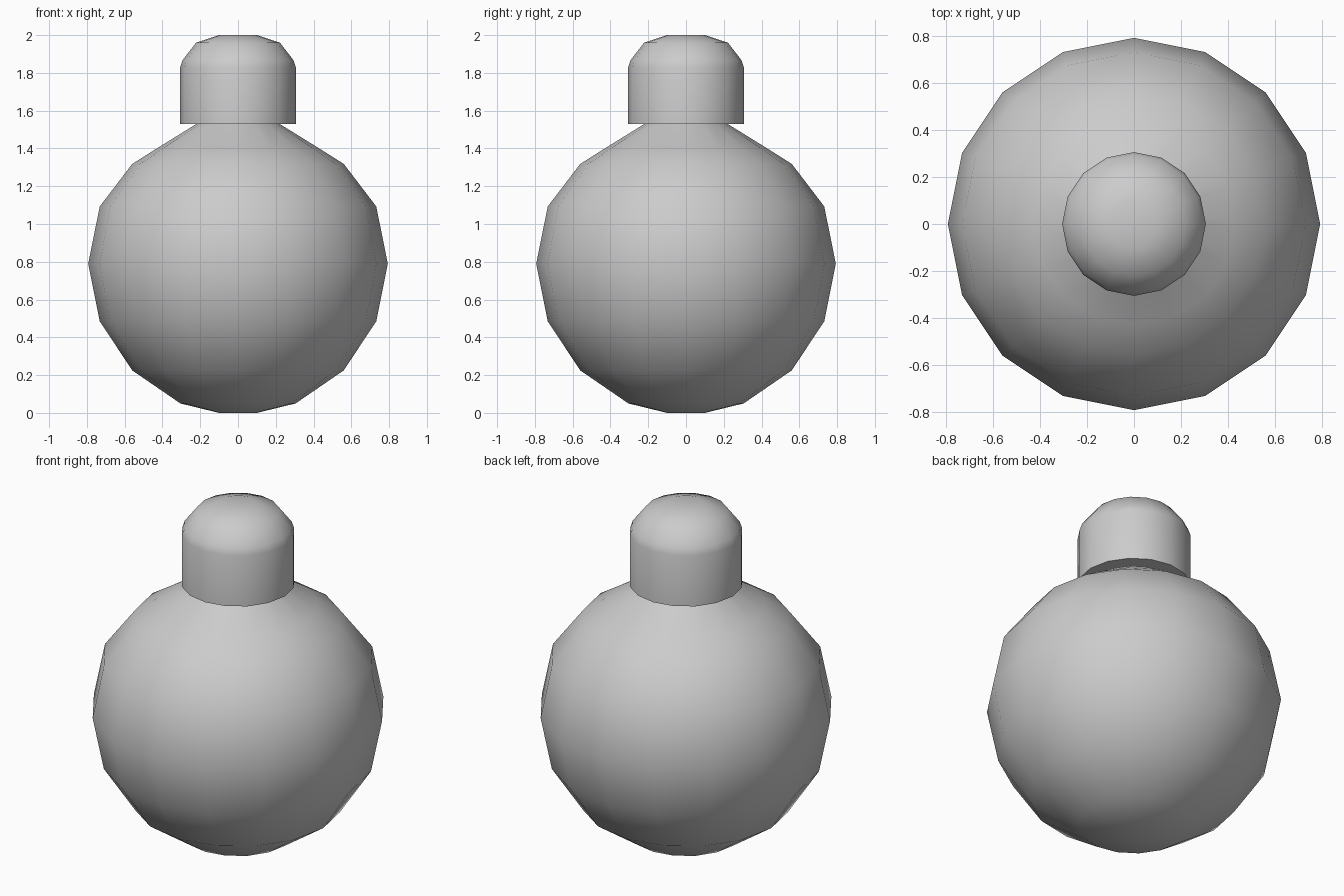
import bpy, bmesh, math

if "Cube" in bpy.data.objects:
    bpy.data.objects.remove(bpy.data.objects["Cube"])

SIDES = 16


def lathe(name, profile):
    """Spin a (radius, height) profile round z; both ends are closed."""
    bm = bmesh.new()
    rings = []
    for r, z in profile:
        rings.append([bm.verts.new((r * math.cos(2 * math.pi * i / SIDES),
                                    r * math.sin(2 * math.pi * i / SIDES), z))
                      for i in range(SIDES)])
    for low, high in zip(rings, rings[1:]):
        for i in range(SIDES):
            j = (i + 1) % SIDES
            bm.faces.new((low[i], low[j], high[j], high[i]))
    bm.faces.new(rings[0][::-1])
    bm.faces.new(rings[-1])
    bmesh.ops.recalc_face_normals(bm, faces=bm.faces)
    mesh = bpy.data.meshes.new(name)
    bm.to_mesh(mesh)
    bm.free()
    obj = bpy.data.objects.new(name, mesh)
    bpy.context.collection.objects.link(obj)
    bpy.ops.object.select_all(action='DESELECT')
    obj.select_set(True)
    bpy.context.view_layer.objects.active = obj
    bpy.ops.object.shade_smooth_by_angle(angle=math.radians(50))
    return obj


# Round flask body, its shoulder running up under the cap
lathe("flask_body", [(0.10, 0.0), (0.305, 0.05), (0.56, 0.225), (0.732, 0.485),
                     (0.793, 0.79), (0.732, 1.093), (0.56, 1.318),
                     (0.43, 1.40), (0.22, 1.53), (0.20, 1.545)])

# Domed stopper cap
lathe("stopper_cap", [(0.306, 1.53), (0.306, 1.83), (0.293, 1.868),
                      (0.222, 1.96), (0.10, 2.0)])
